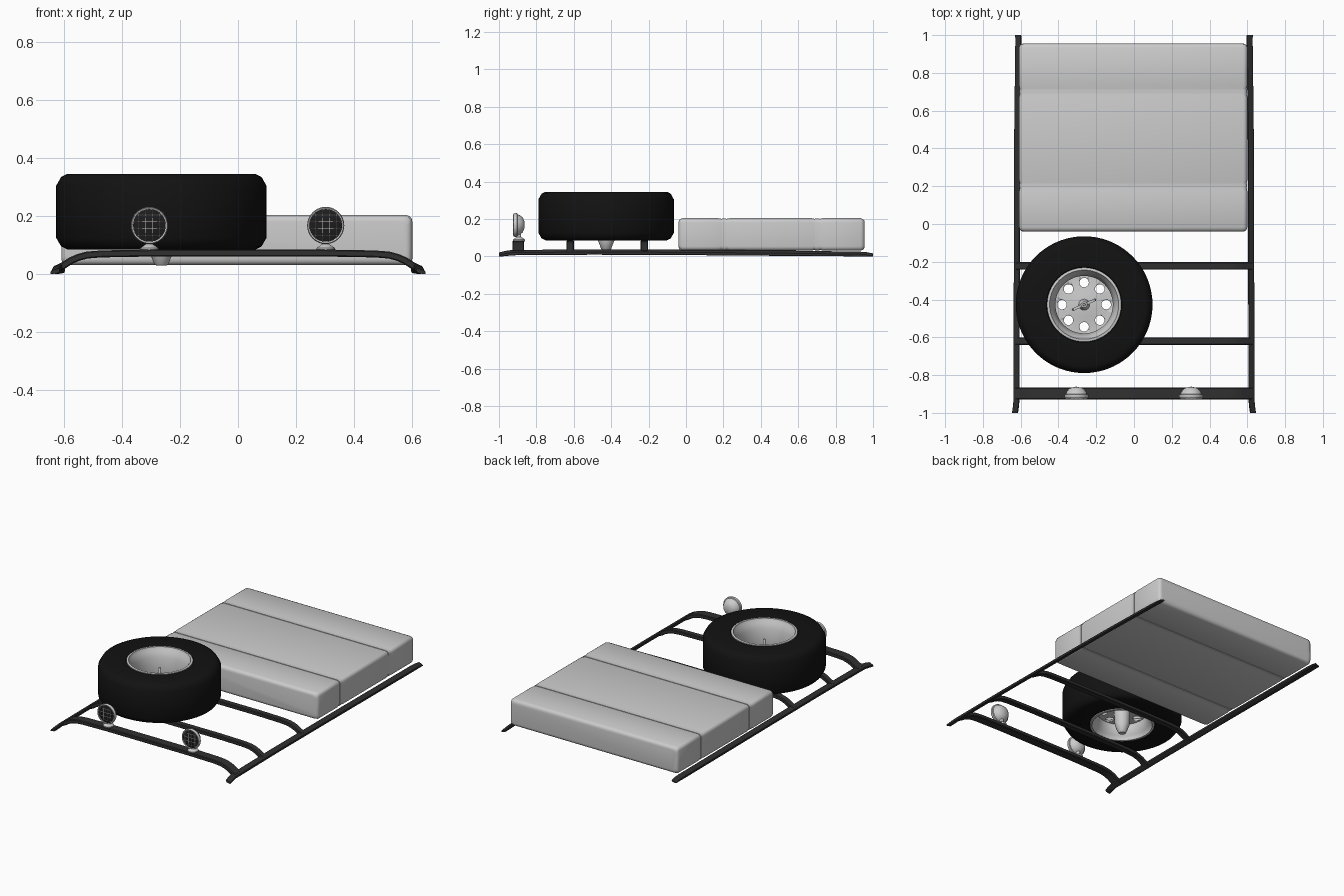
import bpy, bmesh
from math import sin, cos, pi, radians
from mathutils import Vector, Matrix

if "Cube" in bpy.data.objects:
    bpy.data.objects.remove(bpy.data.objects["Cube"])


def material(name, v):
    m = bpy.data.materials.new(name)
    m.diffuse_color = (v, v, v, 1)
    m.use_nodes = True
    m.node_tree.nodes["Principled BSDF"].inputs["Base Color"].default_value = m.diffuse_color
    return m


DARK = material("dark_metal", 0.03)
RUBBER = material("rubber", 0.006)
LENS = material("lens_glass", 0.012)


def finish(name, bm, mat=None, angle=35):
    bmesh.ops.recalc_face_normals(bm, faces=bm.faces[:])
    me = bpy.data.meshes.new(name)
    bm.to_mesh(me)
    bm.free()
    ob = bpy.data.objects.new(name, me)
    bpy.context.collection.objects.link(ob)
    if mat:
        me.materials.append(mat)
    bpy.ops.object.select_all(action='DESELECT')
    ob.select_set(True)
    bpy.context.view_layer.objects.active = ob
    bpy.ops.object.shade_smooth_by_angle(angle=radians(angle))
    return ob


def loft(name, rings, mat=None, cap=True, loop=False, angle=35):
    """Skin a list of closed rings of points."""
    bm = bmesh.new()
    vs = [[bm.verts.new(p) for p in r] for r in rings]
    n = len(vs[0])
    for a, b in zip(vs, vs[1:] + ([vs[0]] if loop else [])):
        for i in range(n):
            j = (i + 1) % n
            bm.faces.new((a[i], a[j], b[j], b[i]))
    if cap and not loop:
        bm.faces.new(vs[0])
        bm.faces.new(vs[-1])
    return finish(name, bm, mat, angle)


def lathe(name, prof, loc, mat=None, segs=64, loop=False, rot=None):
    """Revolve (radius, height) pairs about a local z axis."""
    rings = [[(r * cos(2 * pi * i / segs), r * sin(2 * pi * i / segs), z)
              for i in range(segs)] for r, z in prof]
    ob = loft(name, rings, mat, loop=loop)
    M = Matrix.Translation(loc) @ (rot or Matrix())
    ob.data.transform(M)
    return ob


def chamfer_rect(w, h, c):
    return [(-w + c, -h), (w - c, -h), (w, -h + c), (w, h - c),
            (w - c, h), (-w + c, h), (-w, h - c), (-w, -h + c)]


# side rails: flat tubes along y, drooping at both ends
STATIONS = [(-1.0, .630, .008), (-.965, .625, .015), (-.93, .622, .020), (-.5, .621, .023),
            (0, .620, .021), (.5, .618, .017), (.93, .613, .011), (.965, .612, .009), (1.0, .613, .006)]
for side, s in (("left", -1), ("right", 1)):
    rings = []
    for y, x, z in STATIONS:
        h = min(.010, z)
        rings.append([(s * (x + a), y, max(0, z + b - a * .35))
                      for a, b in chamfer_rect(.016, h, .004)])
    loft(side + "_rail", rings, DARK)


# arched cross bars
def cross_bar(name, y, half_width):
    half = [(.622, .020), (.598, .032), (.575, .047), (.55, .058),
            (.52, .066), (.47, .070), (.30, .073)]
    path = [Vector((-x, z)) for x, z in half] + [Vector((x, z)) for x, z in reversed(half)]
    rings = []
    for i, p in enumerate(path):
        t = (path[min(i + 1, len(path) - 1)] - path[max(i - 1, 0)]).normalized()
        n = Vector((-t.y, t.x))
        rings.append([(p.x + n.x * b, y + a, p.y + n.y * b)
                      for a, b in chamfer_rect(half_width, .012, .004)])
    loft(name, rings, DARK)


cross_bar("front_bar", -.897, .031)
cross_bar("middle_bar", -.62, .020)
cross_bar("rear_bar", -.222, .020)


# soft cargo box: rounded sections along y, pinched under the straps
def box_ring(y, inset, r=.022):
    w, h = .604 - inset, .0865 - inset
    pts = []
    for cx, cz, a0 in ((1, 1, 0), (-1, 1, 90), (-1, -1, 180), (1, -1, 270)):
        for k in range(5):
            a = radians(a0 + k * 22.5)
            pts.append((-.004 + cx * (w - r) + r * cos(a), y, .1175 + cz * (h - r) + r * sin(a)))
    return pts


STRAPS = (.203, .702)
stations = [(-.040, .022), (-.038, .013), (-.032, .005), (-.018, 0)]
for y in STRAPS:
    stations += [(y - .03, 0), (y - .012, .004), (y + .012, .004), (y + .03, 0)]
stations += [(.935, 0), (.947, .005), (.953, .013), (.955, .022)]
loft("cargo_box", [box_ring(y, i) for y, i in stations])
for k, y in enumerate(STRAPS):
    loft(f"cargo_strap_{k + 1}", [box_ring(y + d, i) for d, i in
         ((-.011, .006), (-.011, .001), (.011, .001), (.011, .006))])

# spare wheel
W = Vector((-.264, -.427, 0))
lathe("spare_tyre", [(.19, .10), (.20, .09), (.325, .086), (.345, .096), (.362, .125),
                     (.362, .305), (.345, .335), (.325, .345), (.20, .341), (.19, .331)],
      W, RUBBER, segs=72, loop=True)
lathe("wheel_rim", [(.196, .343), (.183, .345), (.178, .330), (.168, .318), (.160, .285), (.152, .25),
                    (.152, .16), (.160, .13), (.172, .112), (.180, .100), (.183, .085), (.196, .087)],
      W, loop=True)
disc = lathe("wheel_disc", [(.001, .185), (.06, .185), (.09, .178), (.154, .178),
                            (.154, .190), (.09, .190), (.06, .198), (.001, .198)], W)

# eight round holes in the wheel disc
bm = bmesh.new()
for i in range(8):
    a = i * pi / 4
    bmesh.ops.create_cone(bm, cap_ends=True, segments=20, radius1=.025, radius2=.025, depth=.2,
                          matrix=Matrix.Translation(W + Vector((.117 * cos(a), .117 * sin(a), .19))))
cutter = finish("hole_cutter", bm)
cutter.hide_render = True
mod = disc.modifiers.new("holes", 'BOOLEAN')
mod.operation, mod.object, mod.solver = 'DIFFERENCE', cutter, 'EXACT'
bpy.context.view_layer.objects.active = disc
bpy.ops.object.modifier_apply(modifier=mod.name)
bpy.data.objects.remove(cutter)

# wheel clamp: cone below, threaded rod and winged nut above
lathe("clamp_cone", [(.018, .030), (.025, .036), (.044, .085), (.05, .185)], W, segs=24)
lathe("clamp_rod", [(.009, .18), (.009, .29), (.006, .295)], W, segs=12)
lathe("clamp_nut", [(.03, .195), (.026, .215), (.016, .235)], W, segs=16)
bm = bmesh.new()
for s in (-1, 1):
    M = (Matrix.Translation(W + Vector((0, 0, .222))) @ Matrix.Rotation(radians(24), 4, 'Z')
         @ Matrix.Translation((s * .036, 0, .004)) @ Matrix.Rotation(-s * radians(15), 4, 'Y')
         @ Matrix.Diagonal((.06, .014, .02, 1)))
    bmesh.ops.create_cube(bm, size=1, matrix=M)
finish("clamp_wings", bm)

# spot lamps: bowl, dark lens, wire guard and foot
FACE = Matrix.Rotation(radians(90), 4, 'X')     # local +z points to the front
for side, x in (("left", -.305), ("right", .302)):
    c = Vector((x, -.897, .168))
    lathe(side + "_lamp_bowl", [(.002, -.034), (.022, -.032), (.040, -.024), (.052, -.008), (.057, .004),
                                (.063, .006), (.064, .018), (.061, .024), (.056, .022), (.056, .012),
                                (.002, .012)], c, segs=40, rot=FACE)
    lathe(side + "_lamp_lens", [(.057, .012), (.056, .018), (.035, .023), (.002, .025)],
          c, LENS, segs=40, rot=FACE)
    bm = bmesh.new()
    for k in (-.036, -.012, .012, .036):
        length = 2 * (.058 ** 2 - k * k) ** .5
        for pos, size in (((k, -.027, 0), (.0018, .003, length)), ((0, -.027, k), (length, .003, .0018))):
            bmesh.ops.create_cube(bm, size=1, matrix=Matrix.Translation(c + Vector(pos))
                                  @ Matrix.Diagonal((*size, 1)))
    finish(side + "_lamp_guard", bm)
    lathe(side + "_lamp_foot", [(.032, .080), (.032, .090), (.022, .097), (.012, .104), (.012, .125)],
          (x, -.893, 0), segs=20)
